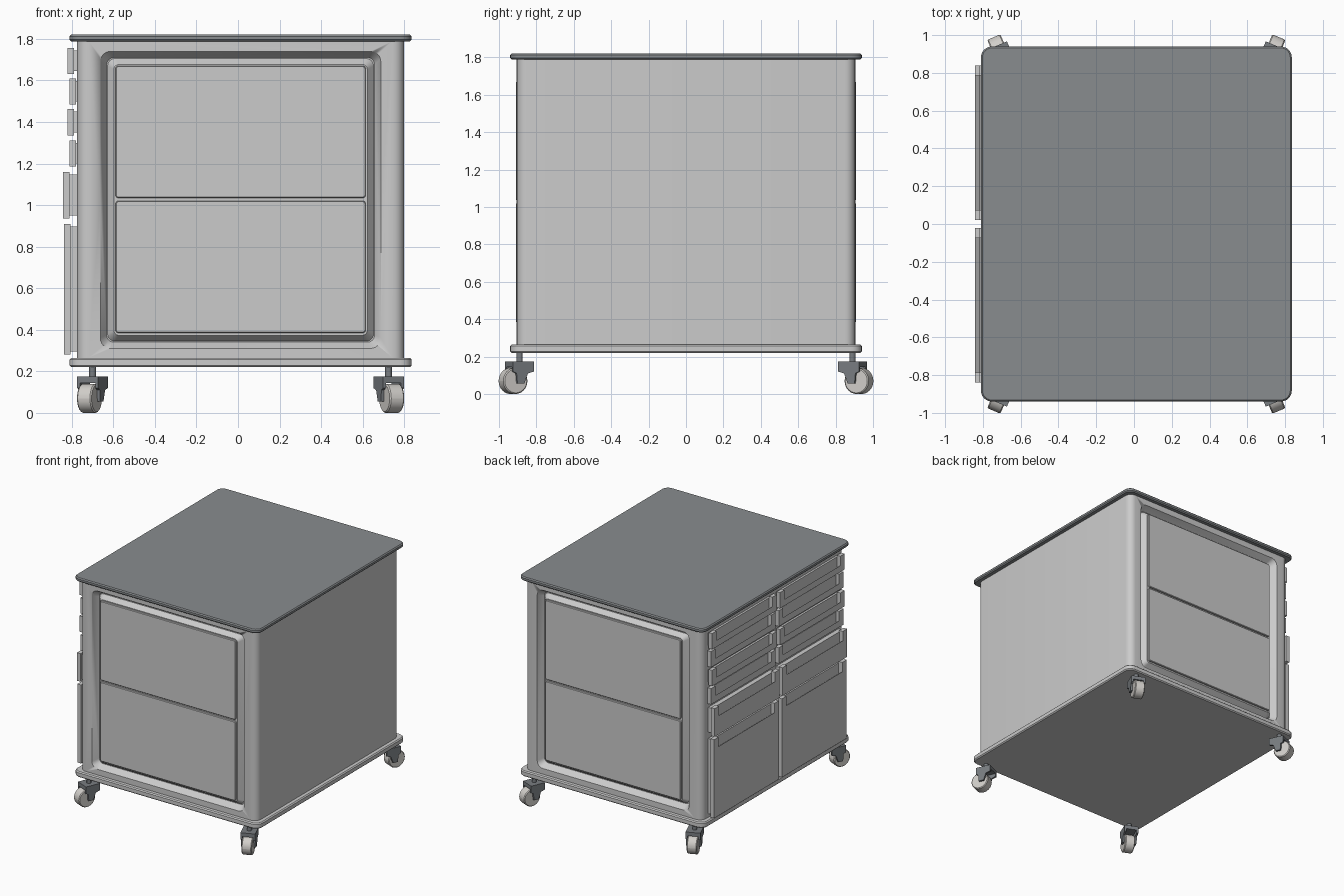
import bpy, bmesh
from math import pi, sin, cos, atan2, radians
from mathutils import Matrix

if "Cube" in bpy.data.objects:
    bpy.data.objects.remove(bpy.data.objects["Cube"])


def material(name, rgb):
    m = bpy.data.materials.new(name)
    m.use_nodes = True
    m.diffuse_color = (*rgb, 1)
    m.node_tree.nodes["Principled BSDF"].inputs["Base Color"].default_value = (*rgb, 1)
    return m


LIGHT = material("light grey", (0.6, 0.6, 0.6))
DARK = material("slate grey", (0.25, 0.265, 0.275))
METAL = material("caster grey", (0.19, 0.205, 0.22))
WHEEL = material("warm white", (0.64, 0.62, 0.59))


def finish(name, bm, mat, matrix=Matrix()):
    bmesh.ops.recalc_face_normals(bm, faces=bm.faces)
    mesh = bpy.data.meshes.new(name)
    bm.to_mesh(mesh)
    bm.free()
    mesh.materials.append(mat)
    mesh.transform(matrix)
    ob = bpy.data.objects.new(name, mesh)
    bpy.context.collection.objects.link(ob)
    bpy.ops.object.select_all(action="DESELECT")
    ob.select_set(True)
    bpy.context.view_layer.objects.active = ob
    bpy.ops.object.shade_smooth_by_angle(angle=radians(32))
    return ob


def loft(name, loops, mat, matrix=Matrix(), steps=6):
    """Solid through rounded rectangles given as (height, half_x, half_y, radius)."""
    bm = bmesh.new()
    rings = []
    for h, hx, hy, r in loops:
        ring = []
        for q, (sx, sy) in enumerate([(1, 1), (-1, 1), (-1, -1), (1, -1)]):
            for i in range(steps + 1):
                a = (q + i / steps) * pi / 2
                ring.append(bm.verts.new((sx * (hx - r) + r * cos(a),
                                          sy * (hy - r) + r * sin(a), h)))
        rings.append(ring)
    n = len(rings[0])
    for a, b in zip(rings, rings[1:]):
        for i in range(n):
            bm.faces.new((a[i], a[(i + 1) % n], b[(i + 1) % n], b[i]))
    bm.faces.new(rings[0])
    bm.faces.new(rings[-1])
    return finish(name, bm, mat, matrix)


def prism(outline, x0, x1):
    """Extrude a y-z outline along x; returns the bmesh and its far ring."""
    bm = bmesh.new()
    a = [bm.verts.new((x0, y, z)) for y, z in outline]
    b = [bm.verts.new((x1, y, z)) for y, z in outline]
    n = len(a)
    for i in range(n):
        bm.faces.new((a[i], a[(i + 1) % n], b[(i + 1) % n], b[i]))
    bm.faces.new(a)
    bm.faces.new(b)
    return bm, b


def box(name, x0, x1, y0, y1, z0, z1, mat, matrix=Matrix()):
    bm, _ = prism([(y0, z0), (y1, z0), (y1, z1), (y0, z1)], x0, x1)
    return finish(name, bm, mat, matrix)


CX = 0.0125
centre = Matrix.Translation((CX, 0, 0))

# Base tray, cabinet body and worktop
loft("base_tray", [(0.22, 0.815, 0.932, 0.05), (0.228, 0.823, 0.94, 0.058),
                   (0.257, 0.823, 0.94, 0.058), (0.265, 0.815, 0.932, 0.05)], LIGHT, centre)
body = loft("cabinet_body", [(0.265, 0.787, 0.905, 0.055), (1.79, 0.787, 0.905, 0.055)],
            LIGHT, centre)
loft("worktop", [(1.788, 0.815, 0.932, 0.05), (1.796, 0.823, 0.94, 0.058),
                 (1.812, 0.823, 0.94, 0.058), (1.82, 0.815, 0.932, 0.05)], DARK, centre)

# Framed double panels on the front and back
FACE = 0.905
for side, turn in (("front", 0), ("back", pi)):
    def facing(z):
        return (Matrix.Translation((CX, 0, z)) @ Matrix.Rotation(turn, 4, "Z")
                @ Matrix.Rotation(pi / 2, 4, "X"))

    # Recess with sloping walls
    cutter = loft("recess_cutter", [(FACE - 0.05, 0.645, 0.685, 0.035),
                                    (FACE, 0.675, 0.715, 0.05),
                                    (FACE + 0.02, 0.675, 0.715, 0.05)], LIGHT, facing(1.025))
    cutter.hide_render = True
    mod = body.modifiers.new("recess", "BOOLEAN")
    mod.object = cutter
    mod.solver = "EXACT"
    bpy.context.view_layer.objects.active = body
    bpy.ops.object.modifier_apply(modifier=mod.name)
    bpy.data.objects.remove(cutter)

    # Raised carrier and its two panels
    loft(side + "_panel_carrier", [(FACE - 0.06, 0.64, 0.68, 0.035),
                                   (FACE - 0.048, 0.64, 0.68, 0.035),
                                   (FACE - 0.01, 0.61, 0.652, 0.025)], LIGHT, facing(1.025))
    for label, z in (("lower", 0.7025), ("upper", 1.3525)):
        loft(side + "_" + label + "_panel", [(FACE - 0.02, 0.602, 0.318, 0.015),
                                             (FACE + 0.001, 0.602, 0.318, 0.015),
                                             (FACE + 0.005, 0.598, 0.314, 0.012)],
             LIGHT, facing(z))

# Two columns of drawers on the right side: bottom, top, front x, plate back x
DRAWERS = [(1.63, 1.757, -0.82, -0.79), (1.483, 1.61, -0.81, -0.78),
           (1.335, 1.462, -0.82, -0.79), (1.185, 1.312, -0.81, -0.78),
           (0.935, 1.16, -0.842, -0.81), (0.28, 0.91, -0.838, -0.805)]
for column, y0 in (("rear", 0.02), ("front", -0.84)):
    y1 = y0 + 0.82
    for i, (z0, z1, xf, xb) in enumerate(DRAWERS, 1):
        name = f"{column}_drawer_{i}"
        sill = z1 - 0.075
        outline = [(y0, z0), (y1, z0), (y1, z1), (y1 - 0.055, z1), (y1 - 0.055, sill),
                   (y0 + 0.055, sill), (y0 + 0.055, z1), (y0, z1)]
        bm, back = prism(outline, xf, xb)
        # Grip sill slopes down towards the cabinet
        for v in back[4:6]:
            v.co.z -= 0.025
        finish(name + "_face", bm, LIGHT)
        box(name + "_box", xb - 0.001, -0.76, y0 + 0.015, y1 - 0.015,
            z0 + 0.015, z1 - 0.012, LIGHT)

# Swivel casters at the four corners
BRACKET = [(-0.06, 0.175), (0.06, 0.175), (0.06, 0.12), (0.04, 0.11), (0.035, 0.055),
           (-0.005, 0.055), (-0.025, 0.11), (-0.06, 0.12)]
for sx, xname in ((-1, "right"), (1, "left")):
    for sy, yname in ((-1, "front"), (1, "back")):
        name = f"{yname}_{xname}_caster"
        place = (Matrix.Translation((CX + sx * 0.7125, sy * 0.89, 0))
                 @ Matrix.Rotation(atan2(-sx * 0.39, sy * 0.92), 4, "Z"))
        loft(name + "_stem", [(0.17, 0.017, 0.017, 0.017), (0.225, 0.017, 0.017, 0.017)],
             METAL, place, 4)
        box(name + "_bridge", -0.05, 0.05, -0.06, 0.06, 0.145, 0.175, METAL, place)
        for s in (-1, 1):
            bm, _ = prism(BRACKET, s * 0.04, s * 0.055)
            finish(name + "_fork", bm, METAL, place)
        axle = place @ Matrix.Translation((0, 0.038, 0.07)) @ Matrix.Rotation(pi / 2, 4, "Y")
        loft(name + "_wheel", [(-0.038, 0.064, 0.064, 0.064), (-0.032, 0.07, 0.07, 0.07),
                               (0.032, 0.07, 0.07, 0.07), (0.038, 0.064, 0.064, 0.064)],
             WHEEL, axle, 8)
